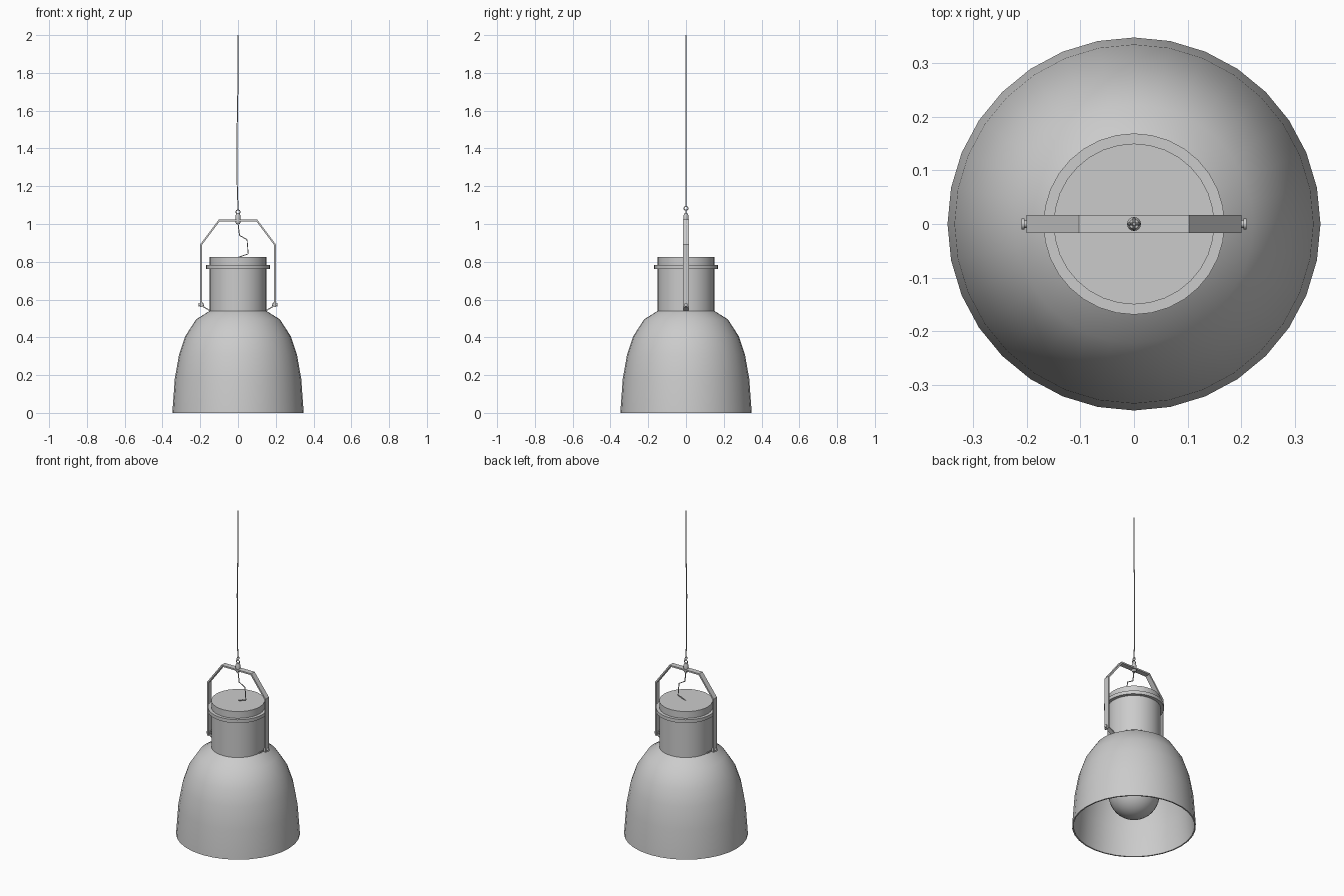
import bpy, bmesh, math
from mathutils import Matrix, Vector

if "Cube" in bpy.data.objects:
    bpy.data.objects.remove(bpy.data.objects["Cube"])


def finish(name, bm, smooth=True, angle=35):
    bmesh.ops.remove_doubles(bm, verts=bm.verts, dist=1e-5)
    bmesh.ops.recalc_face_normals(bm, faces=bm.faces)
    me = bpy.data.meshes.new(name)
    bm.to_mesh(me)
    bm.free()
    ob = bpy.data.objects.new(name, me)
    bpy.context.collection.objects.link(ob)
    if smooth:
        bpy.ops.object.select_all(action='DESELECT')
        ob.select_set(True)
        bpy.context.view_layer.objects.active = ob
        bpy.ops.object.shade_smooth_by_angle(angle=math.radians(angle))
    return ob


def lathe(name, profile, segs=32, matrix=Matrix()):
    """Spin (radius, z) points about z, then place with a matrix."""
    bm = bmesh.new()
    verts = [bm.verts.new((r, 0, z)) for r, z in profile]
    edges = [bm.edges.new(p) for p in zip(verts, verts[1:])]
    bmesh.ops.spin(bm, geom=verts + edges, cent=(0, 0, 0), axis=(0, 0, 1),
                   angle=2 * math.pi, steps=segs)
    bmesh.ops.transform(bm, matrix=matrix, verts=bm.verts)
    return finish(name, bm)


def ribbon(name, path, width, thick):
    """Flat strip following (x, z) points, centred on y = 0."""
    bm = bmesh.new()
    rows = [[bm.verts.new((x, s * width / 2, z)) for s in (-1, 1)] for x, z in path]
    for a, b in zip(rows, rows[1:]):
        bm.faces.new((a[0], a[1], b[1], b[0]))
    ob = finish(name, bm, smooth=False)
    mod = ob.modifiers.new("thickness", 'SOLIDIFY')
    mod.thickness, mod.offset, mod.use_even_offset = thick, 0, True
    return ob


def wire(name, points, radius):
    cu = bpy.data.curves.new(name, 'CURVE')
    cu.dimensions = '3D'
    cu.bevel_depth, cu.bevel_resolution, cu.use_fill_caps = radius, 1, True
    sp = cu.splines.new('POLY')
    sp.points.add(len(points) - 1)
    for p, (x, z) in zip(sp.points, points):
        p.co = (x, 0, z, 1)
    ob = bpy.data.objects.new(name, cu)
    bpy.context.collection.objects.link(ob)
    return ob


# Bell shade: outer wall, rim and inner wall
outer = [(0.15, 0.54), (0.222, 0.495), (0.28, 0.405), (0.312, 0.31),
         (0.335, 0.18), (0.348, 0)]
inner = [(0.340, 0), (0.327, 0.18), (0.304, 0.307), (0.273, 0.4),
         (0.217, 0.488), (0.145, 0.532)]
lathe("shade", outer + inner + outer[:1])

# Lamp housing with lid and clamp ring
lathe("housing", [(0, 0.535), (0.15, 0.535), (0.15, 0.79), (0, 0.79)])
lathe("lid", [(0, 0.79), (0.15, 0.79), (0.15, 0.825), (0, 0.825)])
lathe("clamp_ring", [(0.148, 0.762), (0.169, 0.762), (0.169, 0.783),
                     (0.148, 0.783), (0.148, 0.762)])

# Bulb: round globe running into a narrow neck
R, CZ = 0.143, 0.205
globe = [(R * math.sin(math.radians(a)), CZ - R * math.cos(math.radians(a)))
         for a in range(0, 136, 9)]
lathe("bulb", globe + [(0.075, 0.35), (0.06, 0.41), (0.055, 0.54)])

# Bent carrying bracket
half = [(0.196, 0.56), (0.196, 0.89), (0.1, 1.018)]
ribbon("bracket", half + [(-x, z) for x, z in reversed(half)], 0.033, 0.009)

# Support tabs and bolts on both sides
for side, s in (("right", 1), ("left", -1)):
    ribbon("tab_" + side, [(s * 0.188, 0.585), (s * 0.188, 0.565), (s * 0.14, 0.536)],
           0.026, 0.006)
    place = Matrix.Translation((s * 0.18, 0, 0.573)) @ Matrix.Rotation(s * math.pi / 2, 4, 'Y')
    lathe("bolt_" + side, [(0, 0), (0.007, 0), (0.007, 0.024), (0.010, 0.024),
                           (0.010, 0.030), (0, 0.030)], 12, place)

# Cable gland through the bracket, with hanging links
lathe("gland", [(0, 1.0), (0.01, 1.0), (0.013, 1.008), (0.013, 1.045),
                (0.009, 1.055), (0, 1.055)], 16)
for name, z, turn in (("lower_link", 1.064, 0), ("upper_link", 1.083, math.pi / 2)):
    ring = [(0.0105 + 0.0025 * math.cos(i * math.pi / 4), 0.0025 * math.sin(i * math.pi / 4))
            for i in range(9)]
    lathe(name, ring, 16, Matrix.Translation((0, 0, z))
          @ Matrix.Rotation(turn, 4, 'Z') @ Matrix.Rotation(math.pi / 2, 4, 'X'))

# Suspension cord and the loose supply cable
wire("cord", [(0, 1.09), (-0.004, 1.2), (-0.005, 1.48), (-0.001, 1.7), (0, 2.0)], 0.003)
wire("supply_cable", [(0, 1.005), (0.008, 0.94), (0.048, 0.917), (0.054, 0.842), (0, 0.823)],
     0.003)
